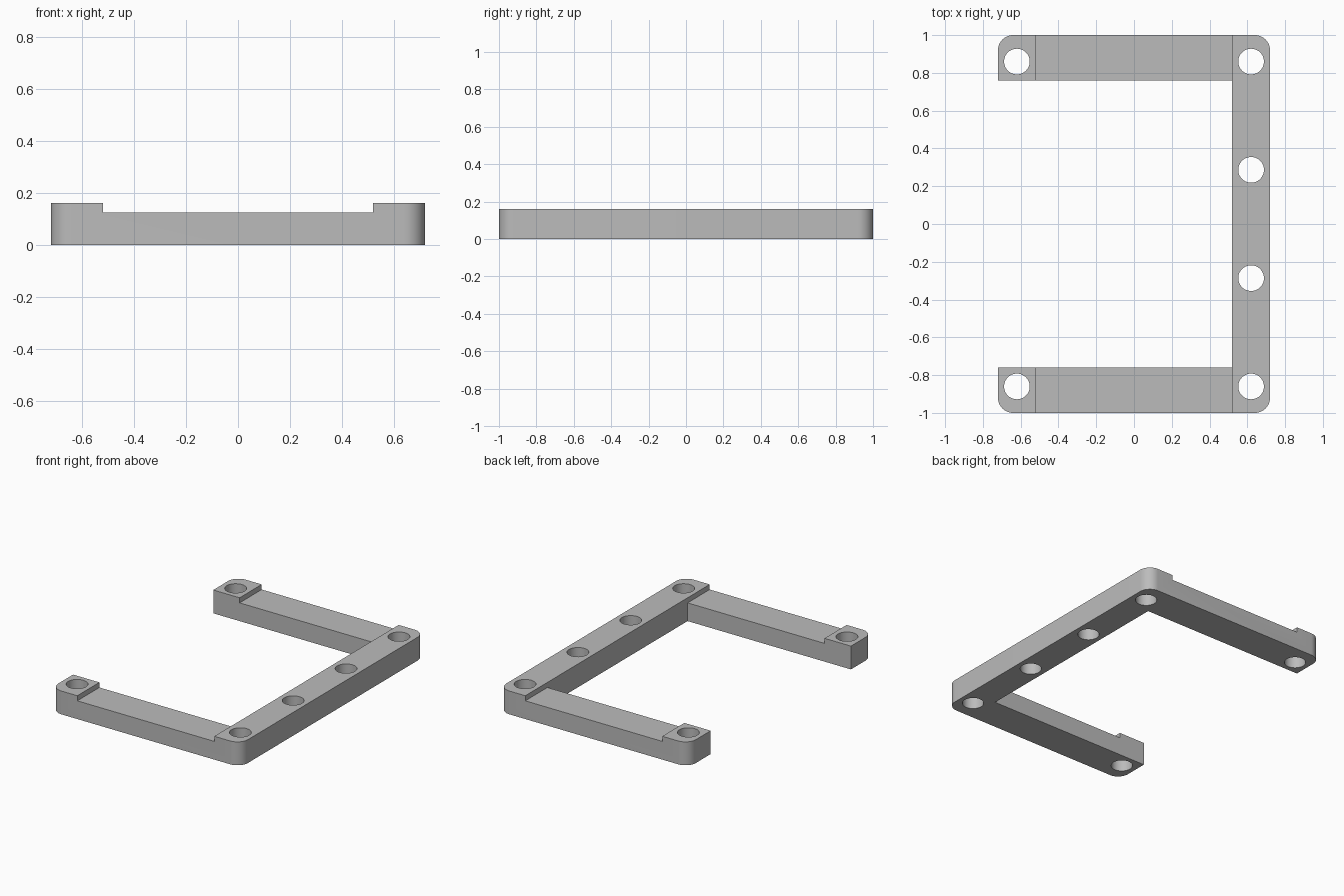
import bpy, bmesh, math

cube = bpy.data.objects.get("Cube")
if cube:
    bpy.data.objects.remove(cube, do_unlink=True)

HALF_X, HALF_Y, HEIGHT = 0.72, 1.0, 0.16
RAIL_X, ARM_Y = 0.52, 0.76          # inner faces of the rail and the arms
POST_X, POST_Y = 0.62, 0.86         # screw hole centres
CORNER, HOLE = 0.08, 0.068
RECESS_Z = 0.125

grey = bpy.data.materials.new("plain grey")
grey.use_nodes = True
grey.diffuse_color = (0.5, 0.5, 0.5, 1)
grey.node_tree.nodes["Principled BSDF"].inputs["Base Color"].default_value = (0.5, 0.5, 0.5, 1)


def rounded(cx, cy, start, steps=12):
    """Quarter-circle corner, counter-clockwise from the start angle."""
    angles = [math.radians(start + 90 * i / steps) for i in range(steps + 1)]
    return [(cx + CORNER * math.cos(a), cy + CORNER * math.sin(a)) for a in angles]


def prism(name, outline, low, high):
    """Solid made by raising a flat outline."""
    bm = bmesh.new()
    face = bm.faces.new([bm.verts.new((x, y, low)) for x, y in outline])
    top = bmesh.ops.extrude_face_region(bm, geom=[face])["geom"]
    bmesh.ops.translate(bm, vec=(0, 0, high - low),
                        verts=[v for v in top if isinstance(v, bmesh.types.BMVert)])
    bmesh.ops.recalc_face_normals(bm, faces=bm.faces)
    mesh = bpy.data.meshes.new(name)
    bm.to_mesh(mesh)
    bm.free()
    mesh.materials.append(grey)
    obj = bpy.data.objects.new(name, mesh)
    bpy.context.collection.objects.link(obj)
    return obj


# C-shaped bracket with rounded outer corners
ox, oy = HALF_X - CORNER, HALF_Y - CORNER
outline = (rounded(-ox, -oy, 180) + rounded(ox, -oy, 270)
           + rounded(ox, oy, 0) + rounded(-ox, oy, 90)
           + [(-HALF_X, ARM_Y), (RAIL_X, ARM_Y), (RAIL_X, -ARM_Y), (-HALF_X, -ARM_Y)])
bracket = prism("bracket_frame", outline, 0, HEIGHT)

# Shallow step across both arms
cutters = []
for side in (-1, 1):
    near, far = sorted((side * (ARM_Y - 0.1), side * (HALF_Y + 0.1)))
    box = [(-RAIL_X, near), (RAIL_X, near), (RAIL_X, far), (-RAIL_X, far)]
    cutters.append(prism("arm_recess_cutter", box, RECESS_Z, HEIGHT + 0.1))

# Screw holes: four corners plus two along the rail
for x, y in ((-POST_X, POST_Y), (POST_X, POST_Y), (POST_X, POST_Y / 3)):
    for side in (-1, 1):
        circle = [(x + HOLE * math.cos(a), side * y + HOLE * math.sin(a))
                  for a in (math.tau * i / 48 for i in range(48))]
        cutters.append(prism("screw_hole_cutter", circle, -0.1, HEIGHT + 0.1))

for cutter in cutters:
    cutter.hide_render = True
    mod = bracket.modifiers.new("cut", "BOOLEAN")
    mod.operation, mod.solver, mod.object = "DIFFERENCE", "EXACT", cutter

# Bake the cuts and drop the cutters
bpy.context.view_layer.update()
evaluated = bracket.evaluated_get(bpy.context.evaluated_depsgraph_get())
mesh = bpy.data.meshes.new_from_object(evaluated)
bracket.modifiers.clear()
bracket.data = mesh
for cutter in cutters:
    bpy.data.objects.remove(cutter, do_unlink=True)

bpy.ops.object.select_all(action="DESELECT")
bracket.select_set(True)
bpy.context.view_layer.objects.active = bracket
bpy.ops.object.shade_smooth_by_angle(angle=math.radians(30))
